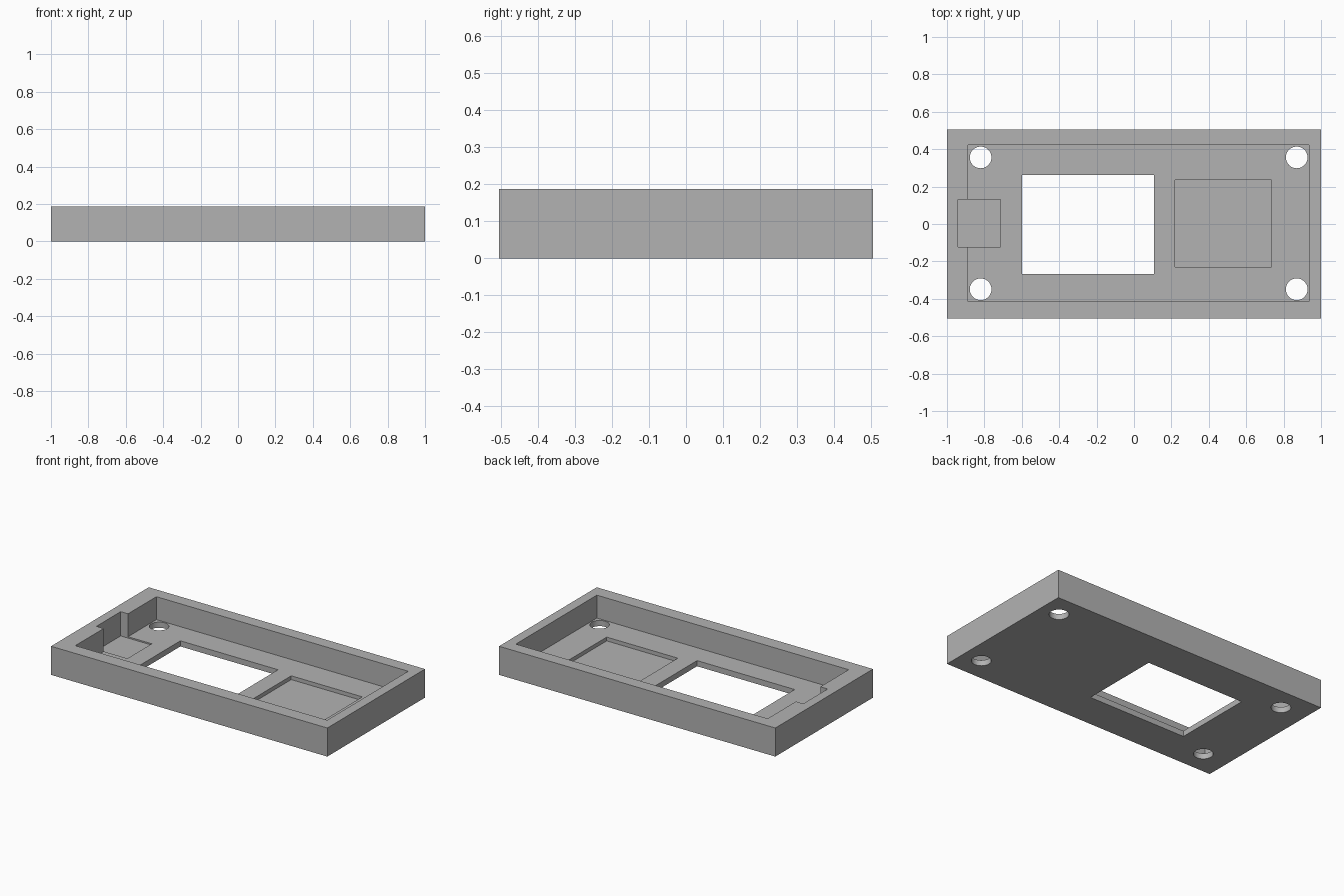
import bpy
import math

default_cube = bpy.data.objects.get("Cube")
if default_cube:
    bpy.data.objects.remove(default_cube, do_unlink=True)

HEIGHT = 0.187
FLOOR = 0.037
ABOVE, BELOW = 0.3, -0.1  # cutters overshoot the tray


def box(name, x0, x1, y0, y1, z0, z1):
    """Axis-aligned box between two corners."""
    bpy.ops.mesh.primitive_cube_add(
        size=1, location=((x0 + x1) / 2, (y0 + y1) / 2, (z0 + z1) / 2))
    obj = bpy.context.object
    obj.name = name
    obj.scale = (x1 - x0, y1 - y0, z1 - z0)
    bpy.ops.object.transform_apply(location=True, rotation=False, scale=True)
    return obj


def cut(target, cutter):
    """Subtract the cutter from the target and discard it."""
    mod = target.modifiers.new(cutter.name, 'BOOLEAN')
    mod.operation = 'DIFFERENCE'
    mod.solver = 'EXACT'
    mod.object = cutter
    cutter.hide_render = True
    bpy.ops.object.select_all(action='DESELECT')
    target.select_set(True)
    bpy.context.view_layer.objects.active = target
    bpy.ops.object.modifier_apply(modifier=mod.name)
    bpy.data.objects.remove(cutter, do_unlink=True)


# Solid tray block
tray = box("tray", -1, 1, -0.505, 0.505, 0, HEIGHT)

# Main cavity, open at the top
cut(tray, box("cavity", -0.887, 0.936, -0.415, 0.423, FLOOR, ABOVE))

# Connector notch in the left-hand wall, slightly sunk into the floor
cut(tray, box("connector_notch", -0.94, -0.715, -0.122, 0.13, 0.028, ABOVE))

# Shallow rectangular pocket in the floor
cut(tray, box("floor_pocket", 0.22, 0.735, -0.23, 0.236, 0.012, 0.1))

# Window through the floor
cut(tray, box("window", -0.6, 0.107, -0.267, 0.261, BELOW, 0.1))

# Mounting holes in the four corners
for x in (-0.82, 0.87):
    for y in (-0.349, 0.356):
        bpy.ops.mesh.primitive_cylinder_add(
            vertices=48, radius=0.058, depth=0.2, location=(x, y, 0))
        hole = bpy.context.object
        hole.name = "mounting_hole"
        cut(tray, hole)

# Plain grey finish
grey = bpy.data.materials.new("plain grey")
grey.use_nodes = True
colour = (0.45, 0.45, 0.45, 1)
grey.diffuse_color = colour
grey.node_tree.nodes["Principled BSDF"].inputs["Base Color"].default_value = colour
tray.data.materials.clear()
tray.data.materials.append(grey)

# Smooth hole walls, crisp edges elsewhere
bpy.ops.object.select_all(action='DESELECT')
tray.select_set(True)
bpy.context.view_layer.objects.active = tray
bpy.ops.object.shade_smooth_by_angle(angle=math.radians(30))
